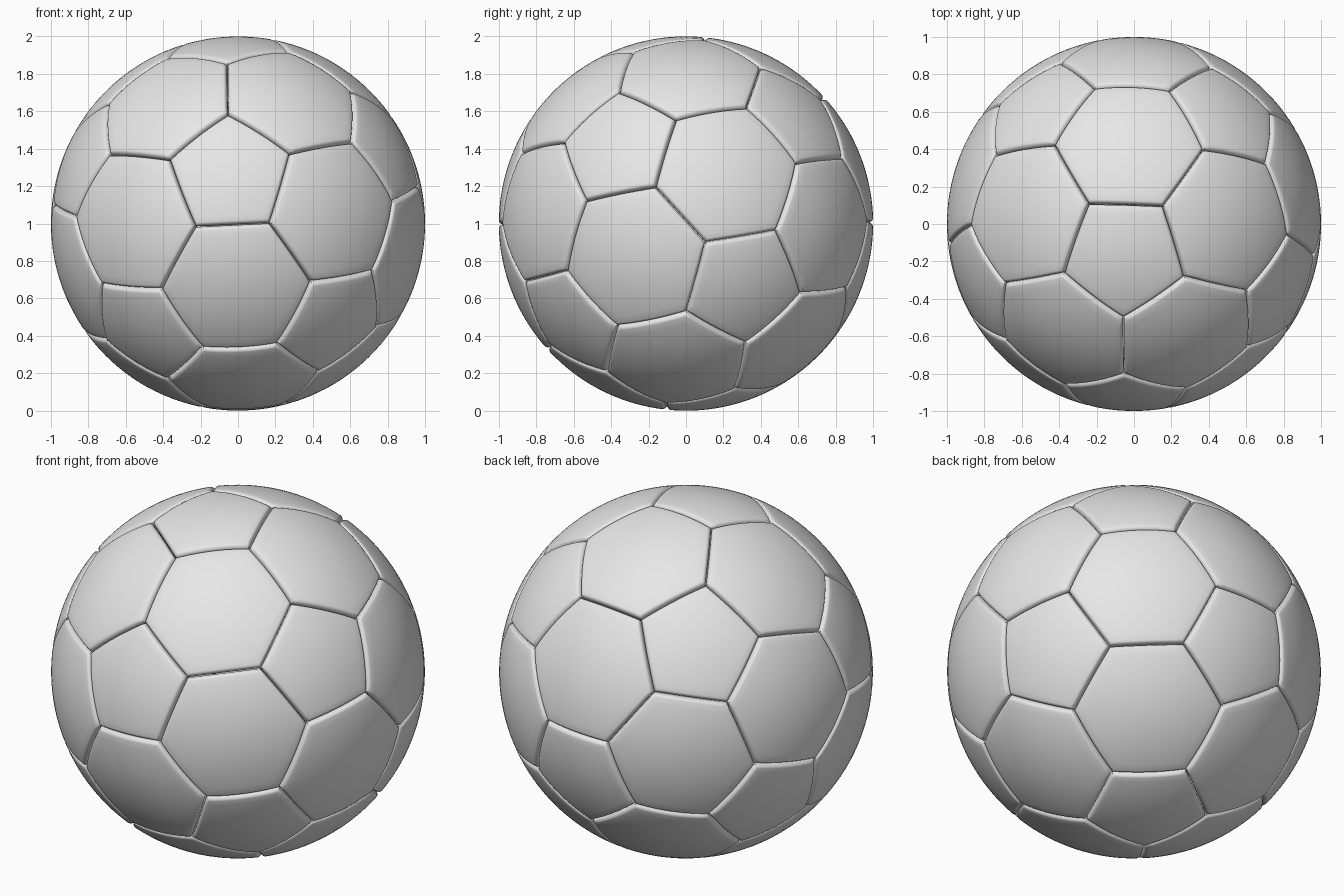
import bpy
import math
from itertools import combinations
from mathutils import Vector

cube = bpy.data.objects.get("Cube")
if cube:
    bpy.data.objects.remove(cube, do_unlink=True)

RADIUS = 1.0
SEGMENTS = 12                 # samples along each panel side
RINGS = 9                     # rings across the domed part
SEAM_WIDTH, SEAM_DEPTH = 0.024, 0.03
CENTRE = Vector((0, 0, RADIUS))

# Plain grey leather
grey = bpy.data.materials.new("plain_grey")
grey.use_nodes = True
grey.diffuse_color = (0.8, 0.8, 0.8, 1)
grey.node_tree.nodes["Principled BSDF"].inputs["Base Color"].default_value = (0.8, 0.8, 0.8, 1)


def icosahedron(pole, toward):
    """Twelve directions, with one at the pole and one leaning to 'toward'."""
    pole = pole.normalized()
    e1 = (toward - pole * toward.dot(pole)).normalized()
    e2 = pole.cross(e1)
    half = [pole]
    for k in range(5):
        a = math.tau * k / 5
        half.append((pole + 2 * (e1 * math.cos(a) + e2 * math.sin(a))) / math.sqrt(5))
    return half + [-v for v in half]


def sort_around(points):
    """Order corners anticlockwise as seen from outside."""
    mid = sum(points, Vector()) / len(points)
    n = mid.normalized()
    u = (points[0] - mid).normalized()
    w = n.cross(u)
    return mid, sorted(points, key=lambda p: math.atan2((p - mid).dot(w), (p - mid).dot(u)))


def ring_profile(apothem):
    """Pairs of (scale about the panel middle, radius) from dome to seam wall."""
    inner = 1 - SEAM_WIDTH / apothem
    rows = [(inner * k / RINGS, RADIUS) for k in range(1, RINGS + 1)]
    for k in range(1, 6):
        a = math.pi / 2 * k / 5
        rows.append((1 - SEAM_WIDTH / apothem * (1 - math.sin(a) * 0.92),
                     RADIUS - SEAM_DEPTH * (1 - math.cos(a))))
    rows.append((rows[-1][0], RADIUS - 2 * SEAM_DEPTH))
    return rows


def make_panel(name, corners):
    mid, corners = sort_around(corners)
    outline = []
    for p, q in zip(corners, corners[1:] + corners[:1]):
        outline += [p.lerp(q, k / SEGMENTS) for k in range(SEGMENTS)]
    apothem = ((corners[0] + corners[1]) / 2 - mid).length
    count = len(outline)
    verts = [CENTRE + mid.normalized() * RADIUS]
    faces = []
    for row, (scale, radius) in enumerate(ring_profile(apothem)):
        verts += [CENTRE + mid.lerp(p, scale).normalized() * radius for p in outline]
        start = 1 + row * count
        for i in range(count):
            j = (i + 1) % count
            if row == 0:
                faces.append((0, start + i, start + j))
            else:
                below = start - count
                faces.append((below + i, start + i, start + j, below + j))
    mesh = bpy.data.meshes.new(name)
    mesh.from_pydata(verts, [], faces)
    mesh.materials.append(grey)
    obj = bpy.data.objects.new(name, mesh)
    bpy.context.collection.objects.link(obj)
    return obj


# Ball orientation, from a front pentagon and a top pentagon
tips = icosahedron(Vector((-0.043, -0.96, 0.276)), Vector((-0.054, -0.187, 0.98)))


def adjacent(a, b):
    return 0.3 < a.dot(b) < 0.6


def corner(a, b):
    """Corner a third of the way along an edge, pushed onto the unit sphere."""
    return ((2 * a + b) / 3).normalized()


panels = []
# Pentagon panels, one at each tip
for n, tip in enumerate(tips):
    points = [corner(tip, other) for other in tips if adjacent(tip, other)]
    panels.append(make_panel(f"pentagon_panel_{n + 1}", points))

# Hexagon panels, one on each triangle of neighbouring tips
triangles = [t for t in combinations(tips, 3)
             if all(adjacent(a, b) for a, b in combinations(t, 2))]
for n, tri in enumerate(triangles):
    points = [corner(a, b) for a in tri for b in tri if a is not b]
    panels.append(make_panel(f"hexagon_panel_{n + 1}", points))

# Smooth domes with a crisp seam wall
bpy.ops.object.select_all(action="DESELECT")
for panel in panels:
    panel.select_set(True)
bpy.context.view_layer.objects.active = panels[0]
bpy.ops.object.shade_smooth_by_angle(angle=math.radians(40))
